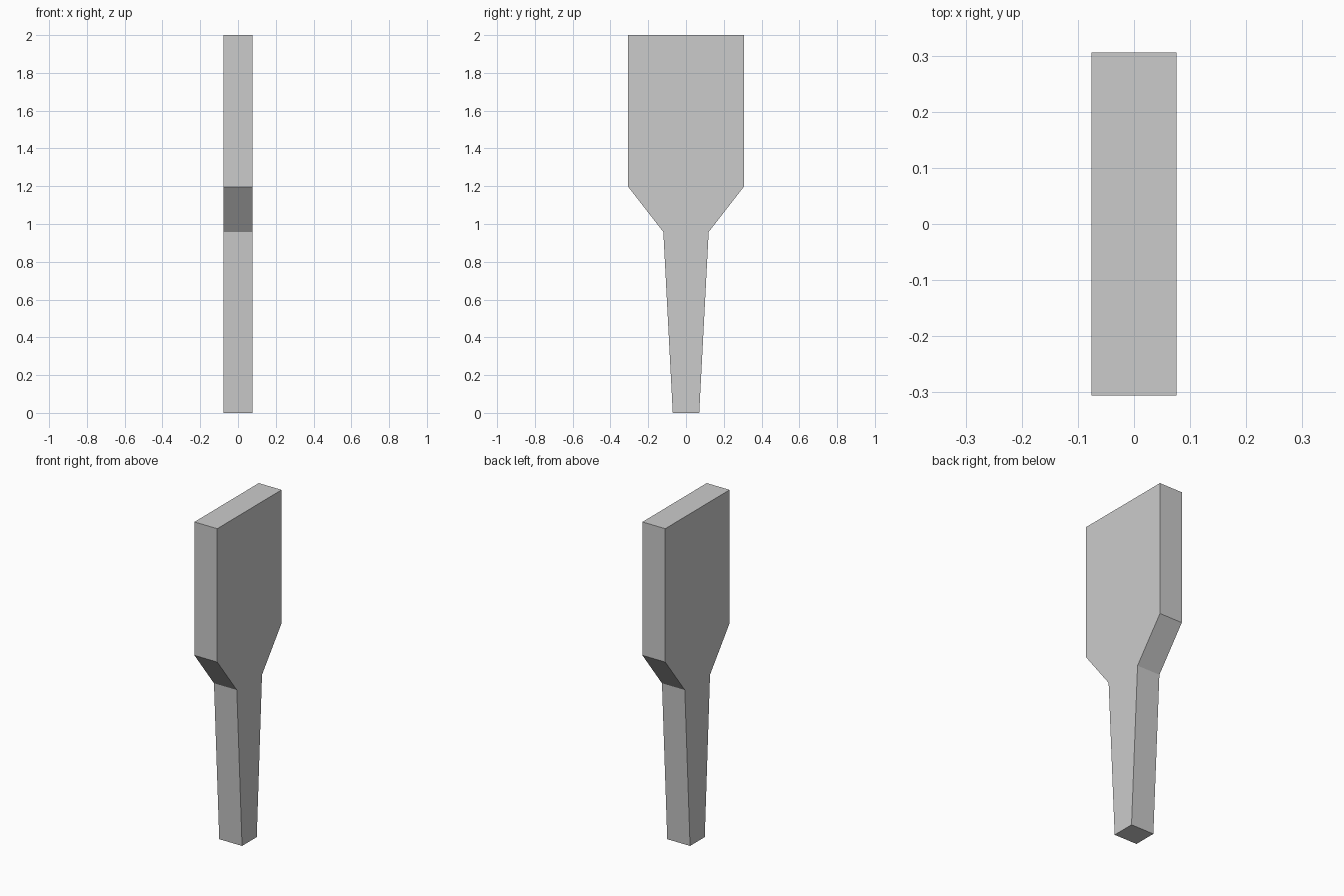
import bpy, bmesh

if "Cube" in bpy.data.objects:
    bpy.data.objects.remove(bpy.data.objects["Cube"])

HALF_THICKNESS = 0.076
# Half outline of the paddle: (half width along y, height z)
HALF_PROFILE = [(0.07, 0.0), (0.12, 0.958), (0.306, 1.197), (0.306, 2.0)]


def extruded_profile(name, outline, half_x):
    """Extrude a closed y-z outline along x, centred on x = 0."""
    bm = bmesh.new()
    face = bm.faces.new([bm.verts.new((-half_x, y, z)) for y, z in outline])
    ext = bmesh.ops.extrude_face_region(bm, geom=[face])
    moved = [v for v in ext["geom"] if isinstance(v, bmesh.types.BMVert)]
    bmesh.ops.translate(bm, verts=moved, vec=(2 * half_x, 0, 0))
    bmesh.ops.recalc_face_normals(bm, faces=bm.faces)
    mesh = bpy.data.meshes.new(name)
    bm.to_mesh(mesh)
    bm.free()
    obj = bpy.data.objects.new(name, mesh)
    bpy.context.collection.objects.link(obj)
    return obj


# Flat paddle: tapered handle, sloped shoulders, rectangular blade
outline = HALF_PROFILE + [(-y, z) for y, z in reversed(HALF_PROFILE)]
extruded_profile("paddle", outline, HALF_THICKNESS)
